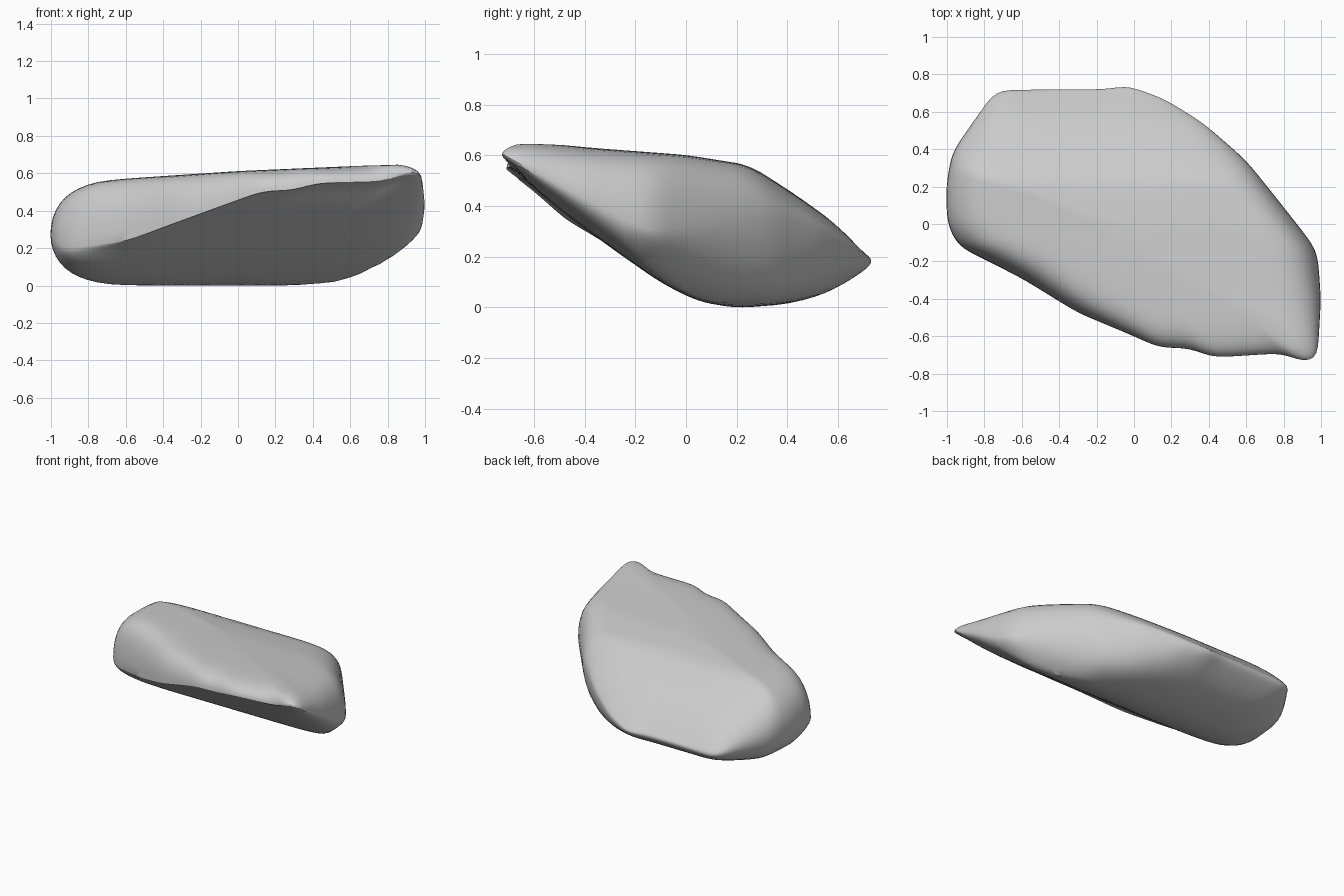
import bpy, bmesh
from mathutils import Vector

if "Cube" in bpy.data.objects:
    bpy.data.objects.remove(bpy.data.objects["Cube"])

# widest outline of the stone, with the height of its rim
RIM = [(-.74, .715, .18), (-.4, .72, .19), (-.12, .72, .19), (-.05, .745, .18), (.16, .67, .23),
       (.37, .54, .31), (.6, .34, .37), (.8, .09, .33), (.98, -.14, .3), (1, -.4, .43),
       (.98, -.73, .61), (.9, -.74, .62), (.8, -.69, .56), (.41, -.715, .55), (.3, -.66, .51),
       (.14, -.665, .51), (0, -.6, .46), (-.3, -.475, .35), (-.6, -.29, .24), (-.94, -.12, .2),
       (-1, 0, .27), (-1.005, .2, .28), (-.975, .38, .26), (-.85, .56, .22)]
# height limits along y (side view) and x (front view)
TOP_Y = [(-.73, .65), (-.66, .665), (-.4, .635), (0, .605), (.25, .565), (.4, .47), (.6, .335), (.74, .21)]
BOT_Y = [(-.73, .58), (-.6, .46), (-.3, .24), (-.1, .1), (.05, .025), (.2, 0), (.4, .015), (.55, .05), (.74, .13)]
TOP_X = [(-1, .53), (-.75, .565), (0, .615), (.8, .65), (.92, .67), (1, .65)]
BOT_X = [(-1, .02), (-.65, 0), (.2, 0), (.56, .015), (.72, .08), (1, .22)]


def sample(profile, v):
    for (a, za), (b, zb) in zip(profile, profile[1:]):
        if v <= b:
            return za + (zb - za) * max(0, v - a) / (b - a)
    return profile[-1][1]


def smooth(profile, v):
    return sum(sample(profile, v + d) for d in (-.05, -.025, 0, .025, .05)) / 5


def top(x, y):
    return min(smooth(TOP_Y, y), smooth(TOP_X, x))


def bottom(x, y):
    return max(smooth(BOT_Y, y), smooth(BOT_X, x))


# evenly spaced rim points with softened corners
rim = []
for i, p in enumerate(RIM):
    a, b = Vector(p), Vector(RIM[(i + 1) % len(RIM)])
    n = max(1, round((b - a).length / .04))
    rim += [a.lerp(b, k / n) for k in range(n)]
for _ in range(4):
    rim = [(rim[i - 1] + 2 * p + rim[(i + 1) % len(rim)]) / 4 for i, p in enumerate(rim)]

bm = bmesh.new()
rim_verts = [bm.verts.new(p) for p in rim]
RINGS = 18


# domed cap running from the rim to the centre
def cap(height, power, flip):
    outer = rim_verts
    count = len(rim)
    for k in range(1, RINGS):
        t = 1 - (k / RINGS) ** 2
        w = (1 - t ** power) ** .5
        ring = []
        for p in rim:
            x, y = p.x * t, p.y * t
            ring.append(bm.verts.new((x, y, p.z + (height(x, y) - p.z) * w)))
        for i in range(count):
            j = (i + 1) % count
            f = [outer[i], outer[j], ring[j], ring[i]]
            bm.faces.new(f[::-1] if flip else f)
        outer = ring
    centre = bm.verts.new((0, 0, height(0, 0)))
    for i in range(count):
        f = [outer[i], outer[(i + 1) % count], centre]
        bm.faces.new(f[::-1] if flip else f)


cap(top, 10, True)
cap(bottom, 8, False)
bmesh.ops.recalc_face_normals(bm, faces=bm.faces)

# stand the stone on the ground
low = min(v.co.z for v in bm.verts)
bmesh.ops.translate(bm, verts=bm.verts, vec=(0, 0, -low))

mesh = bpy.data.meshes.new("stone")
bm.to_mesh(mesh)
bm.free()
stone = bpy.data.objects.new("stone", mesh)
bpy.context.collection.objects.link(stone)
bpy.context.view_layer.objects.active = stone
stone.select_set(True)
bpy.ops.object.shade_smooth_by_angle(angle=.5)
